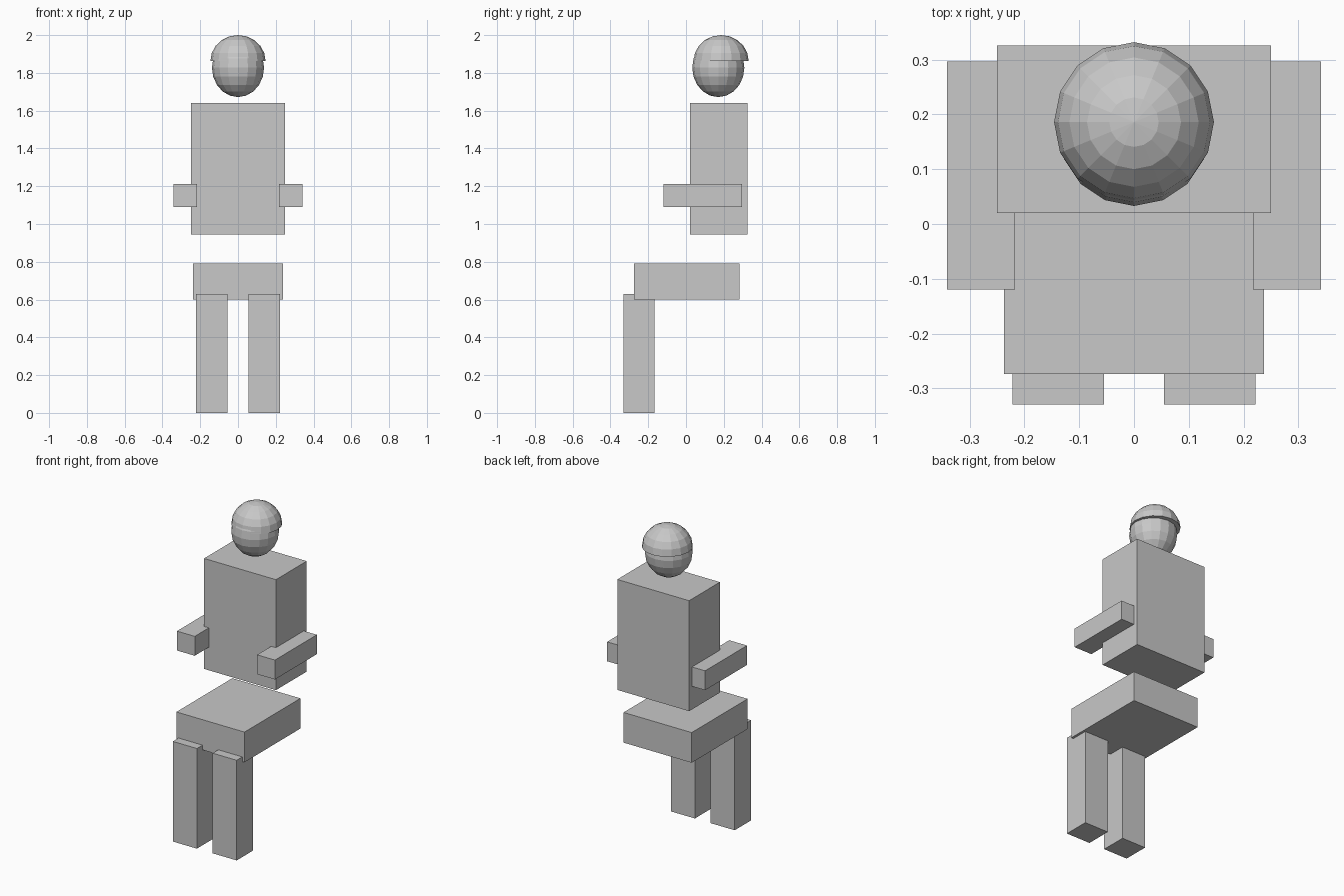
import bpy, bmesh
from mathutils import Matrix, Vector

if "Cube" in bpy.data.objects:
    bpy.data.objects.remove(bpy.data.objects["Cube"])

grey = bpy.data.materials.new("light grey")
grey.diffuse_color = (0.58, 0.58, 0.58, 1)
grey.use_nodes = True
grey.node_tree.nodes["Principled BSDF"].inputs["Base Color"].default_value = grey.diffuse_color


def finish(name, bm):
    bmesh.ops.recalc_face_normals(bm, faces=bm.faces)
    mesh = bpy.data.meshes.new(name)
    bm.to_mesh(mesh)
    bm.free()
    mesh.materials.append(grey)
    bpy.context.collection.objects.link(bpy.data.objects.new(name, mesh))


def box(name, lo, hi):
    lo, hi = Vector(lo), Vector(hi)
    bm = bmesh.new()
    m = Matrix.Translation((lo + hi) / 2) @ Matrix.Diagonal((*(hi - lo), 1))
    bmesh.ops.create_cube(bm, size=1, matrix=m)
    finish(name, bm)


def ball(name, centre, radii, upper_half=False):
    bm = bmesh.new()
    bmesh.ops.create_uvsphere(bm, u_segments=16, v_segments=10, radius=1)
    if upper_half:
        cut = bmesh.ops.bisect_plane(bm, geom=bm.verts[:] + bm.edges[:] + bm.faces[:],
                                     plane_co=(0, 0, 0), plane_no=(0, 0, 1),
                                     dist=1e-4, clear_inner=True)
        bmesh.ops.holes_fill(bm, edges=[e for e in bm.edges if e.is_boundary], sides=0)
    bm.transform(Matrix.Translation(centre) @ Matrix.Diagonal((*radii, 1)))
    finish(name, bm)


# Trunk and seated lap
box("torso", (-0.25, 0.02, 0.945), (0.25, 0.326, 1.64))
box("thighs", (-0.237, -0.274, 0.6), (0.237, 0.282, 0.79))

# Paired limbs
for side, s in (("left", 1), ("right", -1)):
    xa, xb = sorted((0.217 * s, 0.341 * s))
    box(side + "_forearm", (xa, -0.12, 1.09), (xb, 0.297, 1.212))
    xa, xb = sorted((0.055 * s, 0.222 * s))
    box(side + "_lower_leg", (xa, -0.33, 0), (xb, -0.167, 0.63))

# Head with a cap of hair set slightly back
ball("head", (0, 0.171, 1.828), (0.138, 0.138, 0.156))
ball("hair", (0, 0.186, 1.863), (0.146, 0.146, 0.137), upper_half=True)
